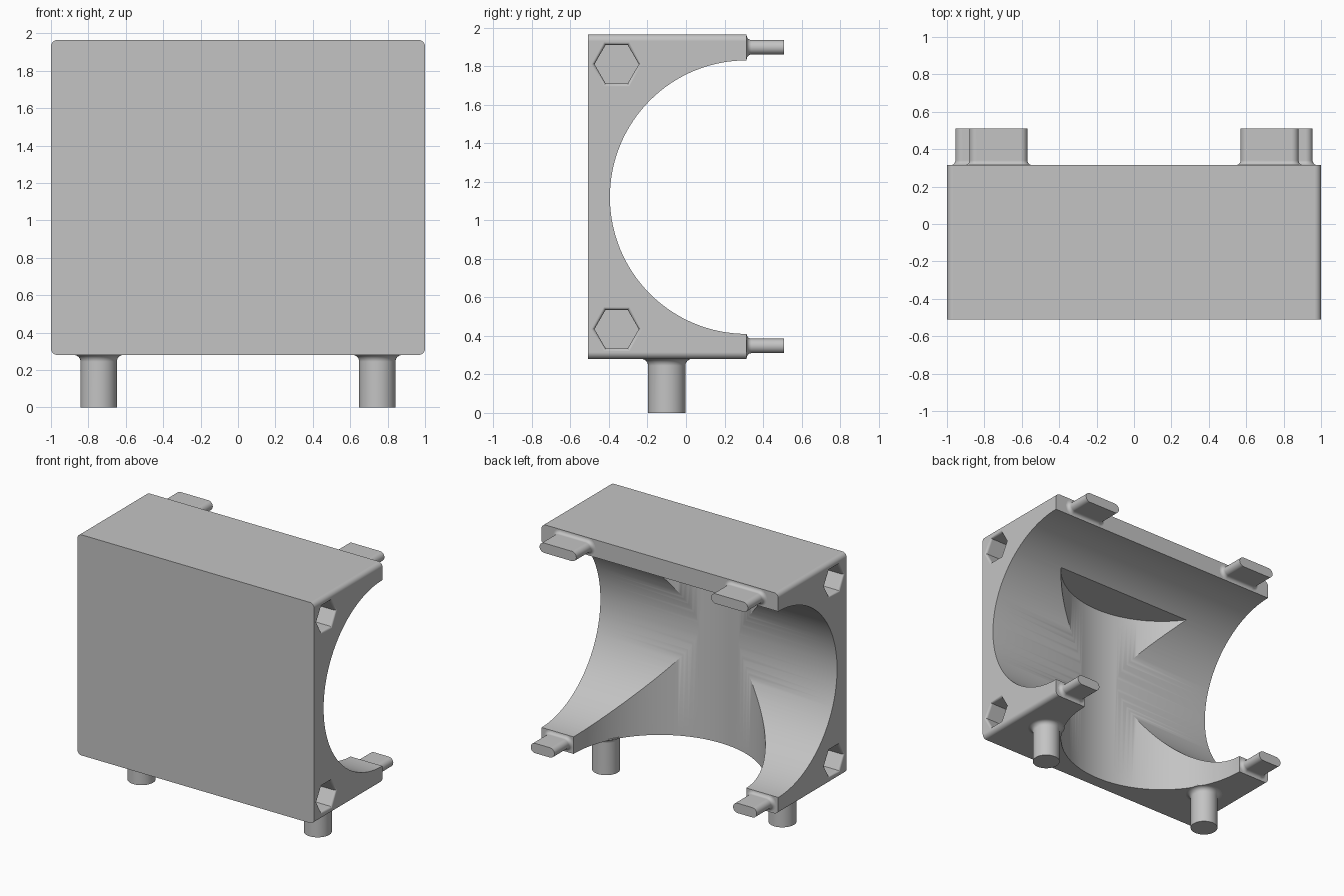
import bpy, bmesh, math

if "Cube" in bpy.data.objects:
    bpy.data.objects.remove(bpy.data.objects["Cube"])

grey = bpy.data.materials.new("plain grey")
grey.diffuse_color = (0.55, 0.55, 0.55, 1)
grey.use_nodes = True
grey.node_tree.nodes["Principled BSDF"].inputs["Base Color"].default_value = grey.diffuse_color

AXES = {"x": lambda u, v, t: (t, u, v),
        "y": lambda u, v, t: (u, t, v),
        "z": lambda u, v, t: (u, v, t)}


def rounded_rect(cu, cv, hu, hv, r, n=8):
    """Outline with rounded corners: circles and capsules are special cases."""
    pts = []
    for q, (su, sv) in enumerate([(1, 1), (-1, 1), (-1, -1), (1, -1)]):
        for i in range(n + 1):
            a = math.pi / 2 * (q + i / n)
            p = (cu + su * (hu - r) + r * math.cos(a), cv + sv * (hv - r) + r * math.sin(a))
            if not pts or math.dist(p, pts[-1]) > 1e-5:
                pts.append(p)
    if math.dist(pts[0], pts[-1]) < 1e-5:
        pts.pop()
    return pts


def polygon(cu, cv, r, n):
    return [(cu + r * math.cos(2 * math.pi * i / n), cv + r * math.sin(2 * math.pi * i / n))
            for i in range(n)]


def loft(name, axis, steps, outline):
    """Join outline(offset) at every (distance, offset) step along an axis."""
    bm = bmesh.new()
    rings = [[bm.verts.new(AXES[axis](u, v, t)) for u, v in outline(off)] for t, off in steps]
    for a, b in zip(rings, rings[1:]):
        for i in range(len(a)):
            j = (i + 1) % len(a)
            bm.faces.new((a[i], a[j], b[j], b[i]))
    bm.faces.new(rings[0])
    bm.faces.new(rings[-1])
    bmesh.ops.recalc_face_normals(bm, faces=bm.faces)
    me = bpy.data.meshes.new(name)
    bm.to_mesh(me)
    bm.free()
    me.materials.append(grey)
    ob = bpy.data.objects.new(name, me)
    bpy.context.collection.objects.link(ob)
    return ob


def fillet(base, direction, r, n=6):
    """Steps of a concave fillet that leaves a surface at 'base'."""
    return [(base + direction * r * (1 - math.cos(a)), r * (1 - math.sin(a)))
            for a in (math.pi / 2 * i / n for i in range(n + 1))]


def finish(ob):
    bpy.ops.object.select_all(action="DESELECT")
    ob.select_set(True)
    bpy.context.view_layer.objects.active = ob
    bpy.ops.object.shade_smooth_by_angle(angle=math.radians(30))
    m = ob.modifiers.new("flat_faces", "WEIGHTED_NORMAL")
    m.keep_sharp = True


# block with rounded long edges
body = loft("body", "y", [(-0.51, 0), (0.315, 0)],
            lambda o: rounded_rect(0, 1.1225, 1.0, 0.8425, 0.035))

# crossing cylindrical hollows and hexagonal sockets
cutters = [
    loft("side_bore_cutter", "x", [(-1.2, 0), (1.2, 0)], lambda o: polygon(0.315, 1.12, 0.71, 128)),
    loft("bottom_bore_cutter", "z", [(0.1, 0), (1.685, 0)], lambda o: polygon(0, 0.315, 0.73, 128)),
]
for s in (-1, 1):
    for z in (0.435, 1.81):
        rim = [(s * (1 - d), o) for d, o in fillet(0, 1, 0.018)]
        cutters.append(loft("socket_cutter", "x", [(s * 1.05, 0.018)] + rim + [(s * 0.8, 0)],
                            lambda o: polygon(-0.36, z, 0.115 + o, 6)))
bpy.context.view_layer.objects.active = body
for c in cutters:
    m = body.modifiers.new("cut", "BOOLEAN")
    m.operation = "DIFFERENCE"
    m.solver = "EXACT"
    m.object = c
    bpy.ops.object.modifier_apply(modifier=m.name)
    bpy.data.objects.remove(c)
finish(body)

for s, side in ((-1, "left"), (1, "right")):
    # round pegs underneath
    finish(loft(side + "_peg", "z", [(0.29, 0.035)] + fillet(0.28, -1, 0.035) + [(0, 0)],
                lambda o: polygon(s * 0.745, -0.1, 0.097 + o, 48)))
    # flat capsule tabs on the back
    for level, cx, z, hw in (("top", 0.725, 1.8975, 0.155), ("bottom", 0.855, 0.3475, 0.1)):
        finish(loft(f"{side}_{level}_tab", "y",
                    [(0.305, 0.025)] + fillet(0.315, 1, 0.025) + [(0.51, 0)],
                    lambda o: rounded_rect(s * cx, z, hw + o, 0.0375 + o, 0.0375 + o)))
